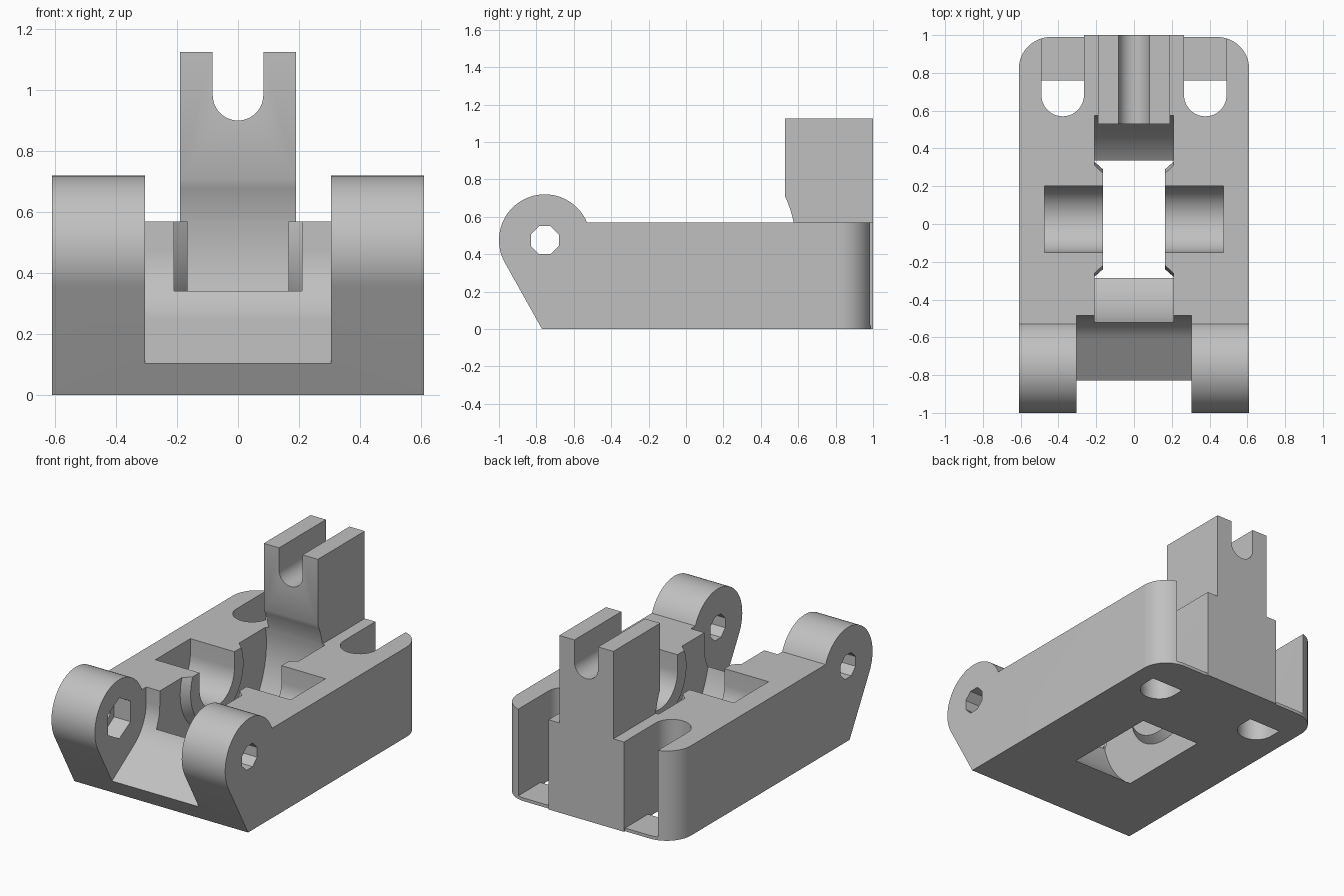
import bpy, bmesh, math
from mathutils import Matrix, Vector

if "Cube" in bpy.data.objects:
    bpy.data.objects.remove(bpy.data.objects["Cube"])

grey = bpy.data.materials.new("light grey")
grey.diffuse_color = (0.53, 0.53, 0.53, 1)
grey.use_nodes = True
grey.node_tree.nodes["Principled BSDF"].inputs["Base Color"].default_value = grey.diffuse_color

HINGE = (-0.755, 0.475)   # hinge pin centre (y, z)
HUB = (0.025, 0.466)      # wheel centre (y, z)


def arc(c, r, a0, a1, n=24):
    """Points on an arc, angles in degrees."""
    return [(c[0] + r * math.cos(math.radians(a0 + (a1 - a0) * i / n)),
             c[1] + r * math.sin(math.radians(a0 + (a1 - a0) * i / n)))
            for i in range(n + 1)]


def ring(c, r, n, start=0):
    return arc(c, r, start, start + 360, n)[:-1]


def to_object(name, bm):
    bmesh.ops.recalc_face_normals(bm, faces=bm.faces)
    me = bpy.data.meshes.new(name)
    bm.to_mesh(me)
    bm.free()
    me.materials.append(grey)
    ob = bpy.data.objects.new(name, me)
    bpy.context.collection.objects.link(ob)
    return ob


def prism(name, pts, axis, lo, hi):
    """Extrude an outline along an axis: x takes (y,z), y takes (x,z), z takes (x,y)."""
    put = {"x": lambda a, b, h: (h, a, b),
           "y": lambda a, b, h: (a, h, b),
           "z": lambda a, b, h: (a, b, h)}[axis]
    bm = bmesh.new()
    face = bm.faces.new([bm.verts.new(put(a, b, lo)) for a, b in pts])
    ext = bmesh.ops.extrude_face_region(bm, geom=[face])
    moved = [v for v in ext["geom"] if isinstance(v, bmesh.types.BMVert)]
    bmesh.ops.translate(bm, verts=moved, vec=Vector(put(0, 0, hi - lo)))
    return to_object(name, bm)


def combine(target, tool, operation="DIFFERENCE"):
    """Apply a boolean and discard the tool."""
    mod = target.modifiers.new("shape", "BOOLEAN")
    mod.operation, mod.solver, mod.object = operation, "EXACT", tool
    bpy.context.view_layer.objects.active = target
    bpy.ops.object.modifier_apply(modifier=mod.name)
    bpy.data.objects.remove(tool)


# Body: side profile with round hinge lugs
side = [(-0.77, 0), (1.0, 0), (1.0, 0.57)] + arc(HINGE, 0.245, 22.8, 209.3, 40)
body = prism("bracket_body", side, "x", -0.61, 0.61)

# Plan outline: rounded back corners and a slightly proud back rib
right = [(0.61, -1.2)] + arc((0.44, 0.82), 0.17, 0, 90, 16) + [(0.265, 0.99), (0.265, 1.1)]
plan = right + [(-x, y) for x, y in reversed(right)]
combine(body, prism("plan_tool", plan, "z", -0.2, 1.0), "INTERSECT")

# Tower with a U notch in its top
notch = [(0.083, 1.125)] + arc((0, 0.984), 0.083, 0, -180) + [(-0.083, 1.125)]
tower = [(-0.19, 0.3), (0.19, 0.3), (0.19, 1.125)] + notch + [(-0.19, 1.125)]
combine(body, prism("tower", tower, "y", 0.53, 1.0), "UNION")

# Wheel clearance, keeping a tapered boss on each side
wheel = prism("wheel_tool", ring(HUB, 0.56, 96), "x", -0.21, 0.21)
for s in (-1, 1):
    bm = bmesh.new()
    bmesh.ops.create_cone(bm, cap_ends=True, segments=64,
                          radius1=0.265, radius2=0.345, depth=0.09)
    bm.transform(Matrix.Translation((s * 0.21, *HUB))
                 @ Matrix.Rotation(s * math.pi / 2, 4, "Y"))
    combine(wheel, to_object("boss_tool", bm))
combine(body, wheel)

# Axle pocket, open at the top
pocket = [(HUB[0] - 0.175, 0.7)] + arc(HUB, 0.175, 180, 360, 32) + [(HUB[0] + 0.175, 0.7)]
combine(body, prism("axle_tool", pocket, "x", -0.475, 0.475))

# Gap between the hinge lugs with a curved back and sloping floor
gap = [(-1.2, -0.139)] + arc(HINGE, 0.27, -56.8, 0) + [(-0.485, 1.0), (-1.2, 1.0)]
combine(body, prism("hinge_gap_tool", gap, "x", -0.305, 0.305))

# Pin hole through both lugs and a hexagonal nut pocket in the left one
combine(body, prism("pin_tool", ring(HINGE, 0.081, 8, 22.5), "x", -0.8, 0.8))
combine(body, prism("nut_tool", ring(HINGE, 0.13, 6, 90), "x", -0.42, -0.2))

# Back slots: open to the rear above a thin floor, with a through hole in front
for s in (-1, 1):
    c = (s * 0.3775, 0.6825)
    curve = arc(c, 0.1125, 180, 360)
    for y, z0, z1 in ((1.2, 0.02, 0.8), (0.76, -0.2, 0.3)):
        pts = curve + [(c[0] + 0.1125, y), (c[0] - 0.1125, y)]
        combine(body, prism("slot_tool", pts, "z", z0, z1))

# Smooth the curved faces, keep edges sharp
bpy.ops.object.select_all(action="DESELECT")
body.select_set(True)
bpy.context.view_layer.objects.active = body
bpy.ops.object.shade_smooth_by_angle(angle=math.radians(25))
